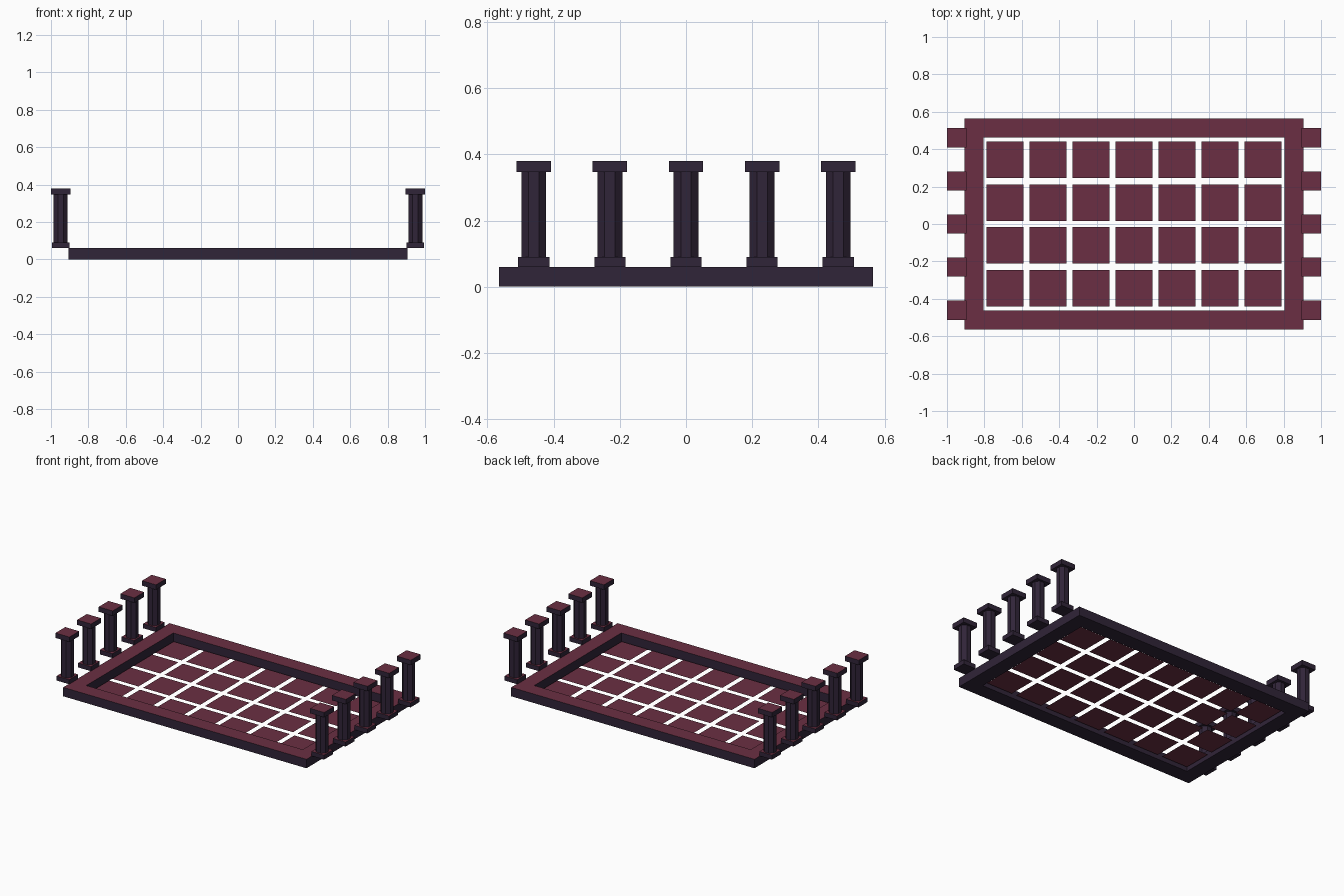
import bpy, bmesh, math
from mathutils import Matrix

cube = bpy.data.objects.get("Cube")
if cube:
    bpy.data.objects.remove(cube, do_unlink=True)


def material(name, rgb):
    m = bpy.data.materials.new(name)
    m.use_nodes = True
    m.diffuse_color = (*rgb, 1)
    m.node_tree.nodes["Principled BSDF"].inputs["Base Color"].default_value = (*rgb, 1)
    return m


PURPLE = material("dark purple stone", (0.030, 0.018, 0.040))
RED = material("wine red surface", (0.145, 0.028, 0.056))


def finish(bm, name):
    """Upward faces are red, all others purple."""
    bm.normal_update()
    for f in bm.faces:
        f.material_index = 1 if f.normal.z > 0.9 else 0
    mesh = bpy.data.meshes.new(name)
    bm.to_mesh(mesh)
    bm.free()
    mesh.materials.append(PURPLE)
    mesh.materials.append(RED)
    obj = bpy.data.objects.new(name, mesh)
    bpy.context.collection.objects.link(obj)
    return obj


def add_box(bm, x, y, z0, z1, width):
    m = Matrix.Translation((x, y, (z0 + z1) / 2)) @ Matrix.Diagonal((width, width, z1 - z0, 1))
    bmesh.ops.create_cube(bm, size=1, matrix=m)


# Rectangular frame: two rings of corners joined by quads
bm = bmesh.new()
corners = [(-1, -1), (1, -1), (1, 1), (-1, 1)]
rings = [[bm.verts.new((sx * hx, sy * hy, z)) for sx, sy in corners]
         for hx, hy, z in [(0.905, 0.565, 0), (0.905, 0.565, 0.06),
                           (0.805, 0.462, 0.06), (0.805, 0.462, 0)]]
for k in range(4):
    a, b = rings[k], rings[(k + 1) % 4]
    for i in range(4):
        j = (i + 1) % 4
        bm.faces.new((a[i], a[j], b[j], b[i]))
finish(bm, "frame")

# Thin floor tiles in a grid inside the frame
bm = bmesh.new()
for col in range(7):
    for row in range(4):
        centre = ((col - 3) * 0.23, (row - 1.5) * 0.229, 0.015)
        bmesh.ops.create_grid(bm, x_segments=1, y_segments=1, size=0.098,
                              matrix=Matrix.Translation(centre))
finish(bm, "floor_tiles")

# Rows of octagonal columns along both short ends
for side, x in (("right", -0.948), ("left", 0.948)):
    for i in range(5):
        y = (i - 2) * 0.23
        bm = bmesh.new()
        add_box(bm, x, y, 0.06, 0.09, 0.094)
        add_box(bm, x, y, 0.347, 0.38, 0.104)
        bmesh.ops.create_cone(
            bm, cap_ends=False, segments=8, depth=0.257,
            radius1=0.0375 / math.cos(math.pi / 8), radius2=0.0375 / math.cos(math.pi / 8),
            matrix=Matrix.Translation((x, y, 0.2185)) @ Matrix.Rotation(math.pi / 8, 4, "Z"))
        finish(bm, f"{side}_column_{i + 1}")
